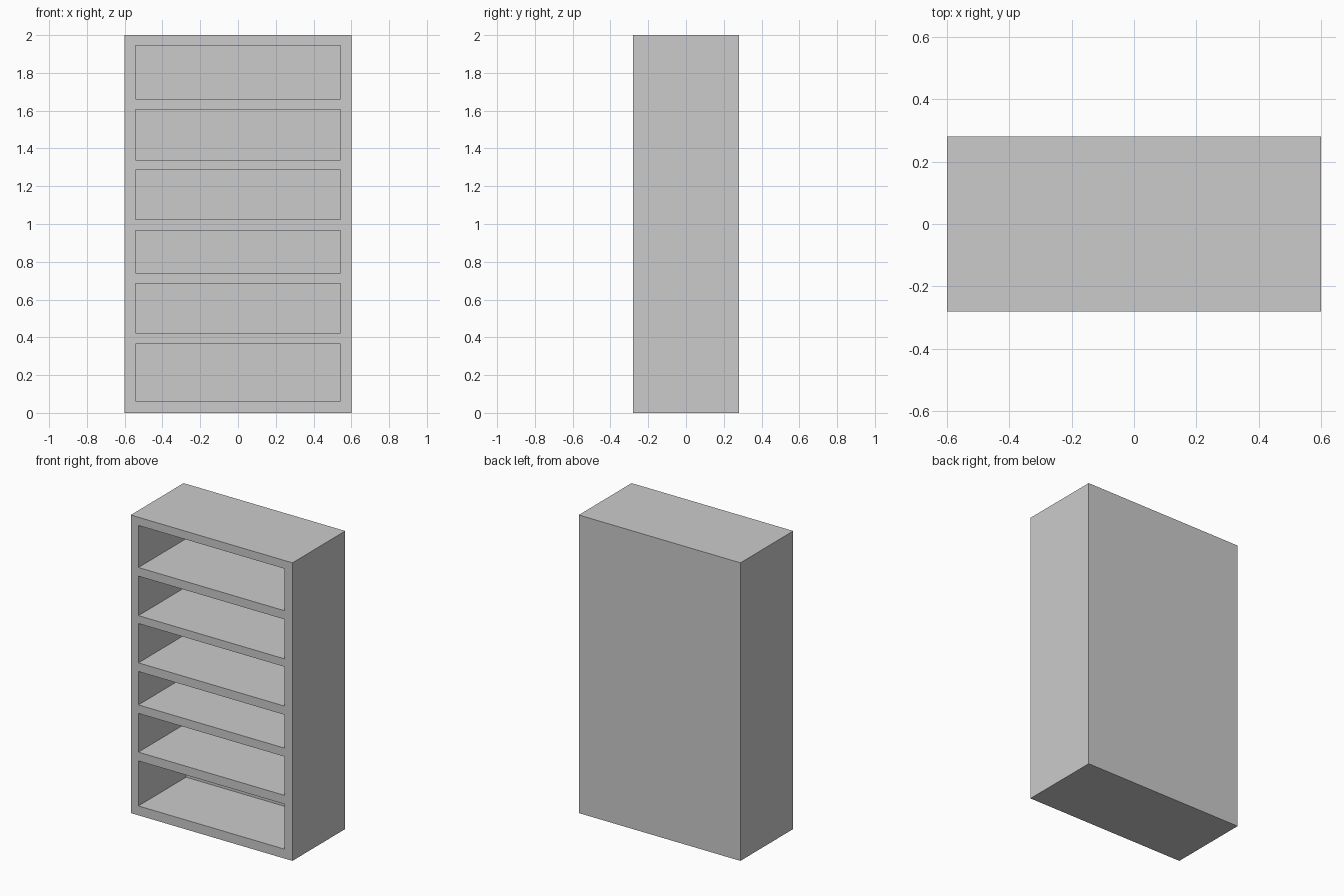
import bpy, bmesh

if "Cube" in bpy.data.objects:
    bpy.data.objects.remove(bpy.data.objects["Cube"])

W, D, H = 1.2, 0.56, 2.0
INNER_X = 0.543          # half width of the openings
BACK = 0.055             # back panel thickness
OPENINGS = [(0.063, 0.365), (0.424, 0.684), (0.741, 0.965),
            (1.023, 1.287), (1.340, 1.605), (1.663, 1.945)]

xs = [-W / 2, -INNER_X, INNER_X, W / 2]
zs = [0.0] + [z for pair in OPENINGS for z in pair] + [H]

bm = bmesh.new()

# Front face as a grid of frame, shelf edges and openings
grid = [[bm.verts.new((x, -D / 2, z)) for x in xs] for z in zs]
compartments = []
for r in range(len(zs) - 1):
    for c in range(3):
        f = bm.faces.new((grid[r][c], grid[r][c + 1],
                          grid[r + 1][c + 1], grid[r + 1][c]))
        if c == 1 and r % 2 == 1:
            compartments.append(f)

# Outer sides and closed back
rim = [e for e in bm.edges if e.is_boundary]
side = bmesh.ops.extrude_edge_only(bm, edges=rim)["geom"]
bmesh.ops.translate(bm, vec=(0, D, 0),
                    verts=[g for g in side if isinstance(g, bmesh.types.BMVert)])
bmesh.ops.holes_fill(bm, edges=[e for e in bm.edges if e.is_boundary], sides=0)

# Compartments pushed in between the shelves
floors = bmesh.ops.extrude_discrete_faces(bm, faces=compartments)["faces"]
for f in floors:
    bmesh.ops.translate(bm, vec=(0, D - BACK, 0), verts=f.verts)

bmesh.ops.recalc_face_normals(bm, faces=bm.faces)
mesh = bpy.data.meshes.new("bookcase")
bm.to_mesh(mesh)
bm.free()
bpy.context.collection.objects.link(bpy.data.objects.new("bookcase", mesh))
